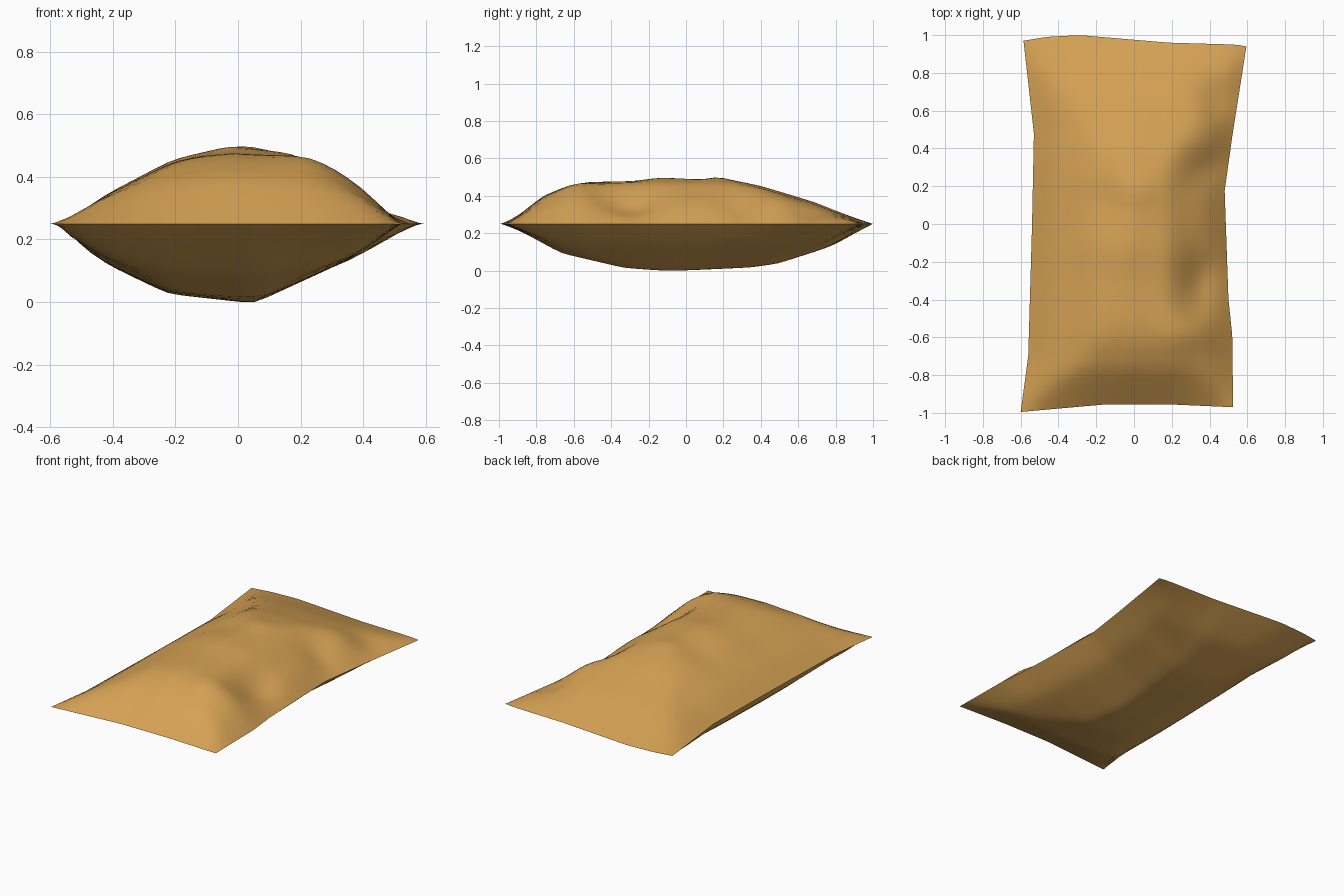
import bpy, bmesh, math

cube = bpy.data.objects.get("Cube")
if cube:
    bpy.data.objects.remove(cube, do_unlink=True)

COLS, ROWS = 26, 40
SEAM = 0.25


def lerp_profile(points, t):
    """Linear interpolation through (position, value) pairs."""
    if t <= points[0][0]:
        return points[0][1]
    for (a, va), (b, vb) in zip(points, points[1:]):
        if t <= b:
            return va + (vb - va) * (t - a) / (b - a)
    return points[-1][1]


# Outline of the sack seen from above
left_edge = [(-1, -.6), (-.7, -.56), (0, -.54), (.5, -.53), (1, -.585)]
right_edge = [(-1, .525), (-.6, .52), (-.4, .5), (.2, .48), (.5, .52), (1, .595)]
front_edge = [(-1, -.995), (-.2, -.955), (.4, -.955), (1, -.97)]
back_edge = [(-1, .97), (-.8, .99), (-.5, 1), (.3, .96), (.9, .95), (1, .94)]

# Height above and below the seam, across and along the sack
top_across = [(-1, 0), (-.78, .36), (-.35, .83), (0, 1), (.4, .9), (.8, .4), (1, 0)]
top_along = [(-1, 0), (-.8, .61), (-.65, .84), (-.55, .9), (-.3, .92), (-.15, 1),
             (.1, .96), (.25, .94), (.4, .82), (.7, .47), (1, 0)]
low_across = [(-1, 0), (-.92, .28), (-.75, .52), (-.38, .88), (.15, 1), (.75, .44), (1, 0)]
low_along = [(-1, 0), (-.7, .62), (-.35, .93), (-.1, 1), (.35, .92), (.5, .84),
             (.78, .5), (1, 0)]

# Folds: x, y, spread x, spread y, height
folds = [(.36, -.3, .1, .14, -.06), (.42, .28, .12, .08, -.05),
         (.45, .66, .08, .1, -.05), (.02, .17, .08, .05, .02),
         (.3, -.58, .12, .08, .03), (.36, .48, .1, .1, .02),
         (-.15, .1, .1, .12, -.015)]


def fold_height(x, y):
    return sum(h * math.exp(-((x - cx) / sx) ** 2 - ((y - cy) / sy) ** 2)
               for cx, cy, sx, sy, h in folds)


def swell(across, along, u, v):
    a, b = lerp_profile(across, u), lerp_profile(along, v)
    return 0.5 * a * b + 0.5 * min(a, b)


def point(u, v, side):
    lx, rx = lerp_profile(left_edge, v), lerp_profile(right_edge, v)
    fy, by = lerp_profile(front_edge, u), lerp_profile(back_edge, u)
    x = lx + (rx - lx) * (u + 1) / 2
    y = fy + (by - fy) * (v + 1) / 2
    if side > 0:
        rise = swell(top_across, top_along, u, v)
        inside = min(1, 4 * (1 - abs(u)), 4 * (1 - abs(v)))
        z = SEAM + SEAM * rise + inside * fold_height(x, y)
    else:
        z = SEAM - SEAM * swell(low_across, low_along, u, v)
    return x, y, z


# Two cloth panels that share their seam
bm = bmesh.new()
seam = {}
for side in (1, -1):
    grid = {}
    for i in range(COLS + 1):
        for j in range(ROWS + 1):
            on_seam = i in (0, COLS) or j in (0, ROWS)
            if on_seam and (i, j) in seam:
                grid[i, j] = seam[i, j]
                continue
            grid[i, j] = bm.verts.new(point(2 * i / COLS - 1, 2 * j / ROWS - 1, side))
            if on_seam:
                seam[i, j] = grid[i, j]
    for i in range(COLS):
        for j in range(ROWS):
            loop = [grid[i, j], grid[i + 1, j], grid[i + 1, j + 1], grid[i, j + 1]]
            bm.faces.new(loop[::side])

# Soften the creases inside each panel
inner = [v for v in bm.verts if v not in set(seam.values())]
for _ in range(2):
    bmesh.ops.smooth_vert(bm, verts=inner, factor=0.4,
                          use_axis_x=False, use_axis_y=False, use_axis_z=True)
low = min(v.co.z for v in bm.verts)
for v in inner:
    if v.co.z < SEAM:
        v.co.z = SEAM - (SEAM - v.co.z) * SEAM / (SEAM - low)

mesh = bpy.data.meshes.new("sack")
bm.to_mesh(mesh)
bm.free()
sack = bpy.data.objects.new("sack", mesh)
bpy.context.collection.objects.link(sack)

# Tan cloth
cloth = bpy.data.materials.new("tan cloth")
cloth.use_nodes = True
tan = (0.67, 0.36, 0.09, 1)
cloth.diffuse_color = tan
cloth.node_tree.nodes["Principled BSDF"].inputs["Base Color"].default_value = tan
mesh.materials.append(cloth)

bpy.context.view_layer.objects.active = sack
sack.select_set(True)
bpy.ops.object.shade_smooth_by_angle(angle=math.radians(60))
